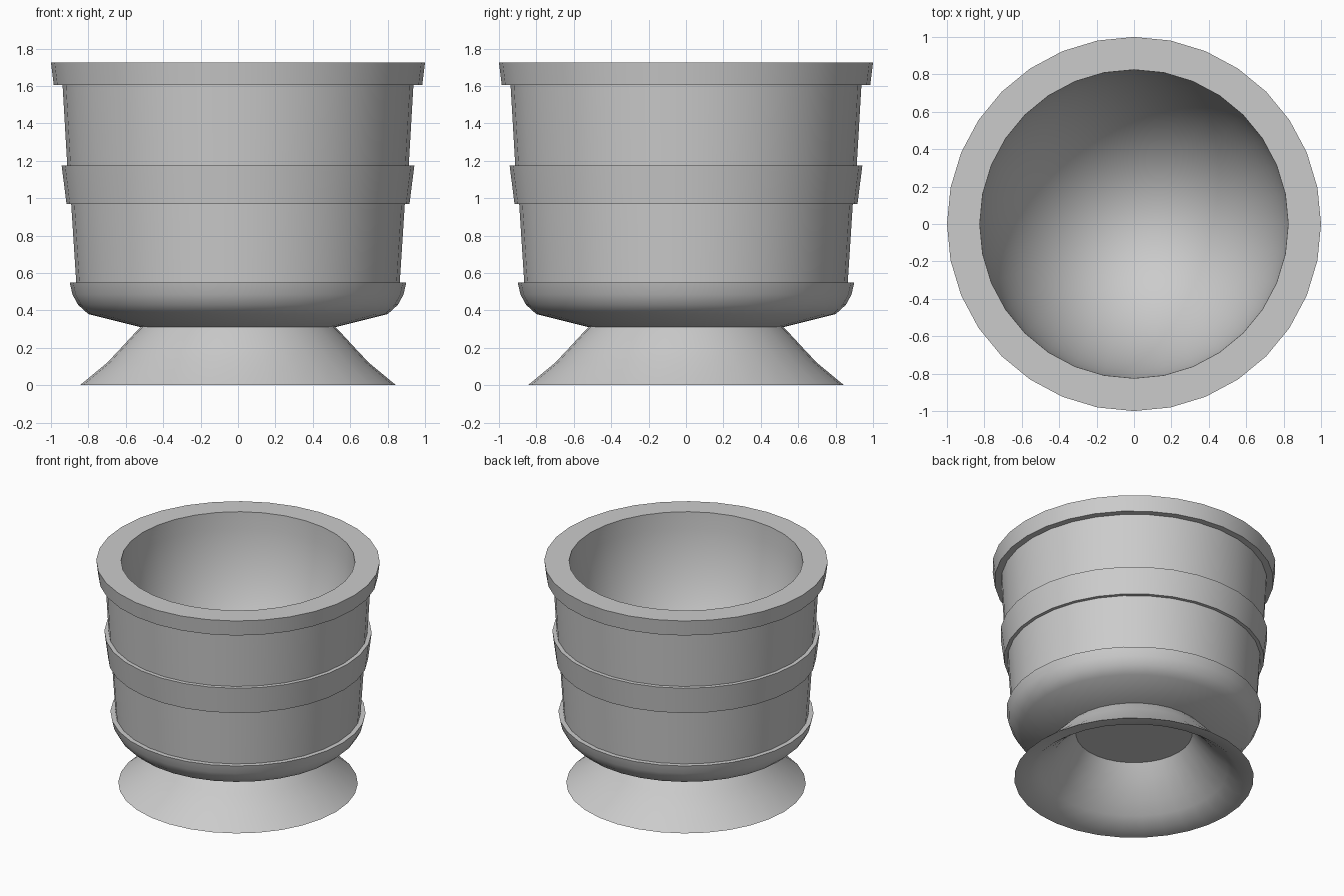
import bpy, bmesh, math

cube = bpy.data.objects.get("Cube")
if cube:
    bpy.data.objects.remove(cube)

SIDES = 32

stone = bpy.data.materials.new("grey_stone")
stone.use_nodes = True
stone.diffuse_color = (0.6, 0.6, 0.6, 1)
stone.node_tree.nodes["Principled BSDF"].inputs["Base Color"].default_value = (0.6, 0.6, 0.6, 1)


def lathe(name, profile):
    """Revolve (radius, z) points; outer walls must run upward."""
    bm = bmesh.new()
    rings = []
    for r, z in profile:
        angles = [math.tau * i / SIDES for i in range(SIDES)]
        rings.append([bm.verts.new((r * math.cos(a), r * math.sin(a), z)) for a in angles])
    for low, high in zip(rings, rings[1:]):
        for i in range(SIDES):
            j = (i + 1) % SIDES
            bm.faces.new((low[i], low[j], high[j], high[i]))
    bmesh.ops.remove_doubles(bm, verts=bm.verts, dist=1e-5)
    mesh = bpy.data.meshes.new(name)
    bm.to_mesh(mesh)
    bm.free()
    mesh.materials.append(stone)
    obj = bpy.data.objects.new(name, mesh)
    bpy.context.collection.objects.link(obj)
    bpy.ops.object.select_all(action="DESELECT")
    obj.select_set(True)
    bpy.context.view_layer.objects.active = obj
    bpy.ops.object.shade_smooth_by_angle(angle=math.radians(50))
    return obj


# Hollow flared foot: recessed ceiling, inner wall, lip, outer flare
lathe("foot", [(0, 0.36), (0.41, 0.36), (0.41, 0.36), (0.47, 0.27), (0.58, 0.14),
               (0.66, 0.07), (0.74, 0.01), (0.845, 0), (0.70, 0.12),
               (0.62, 0.205), (0.56, 0.27), (0.52, 0.31)])

# Cup: rounded base, stepped wall with raised band and rim
outside = [(0.52, 0.31), (0.80, 0.38), (0.855, 0.43), (0.885, 0.485), (0.90, 0.55),
           (0.865, 0.55), (0.892, 0.97), (0.917, 0.97), (0.943, 1.175),
           (0.913, 1.175), (0.938, 1.605), (0.985, 1.605), (1.0, 1.725)]

# Deep rounded hollow
STEPS = 14
hollow = []
for k in range(STEPS + 1):
    t = math.pi / 2 * k / STEPS
    hollow.append((0.825 * math.cos(t), 1.725 - 1.15 * math.sin(t)))
hollow[-1] = (0, hollow[-1][1])
lathe("cup", outside + hollow)
